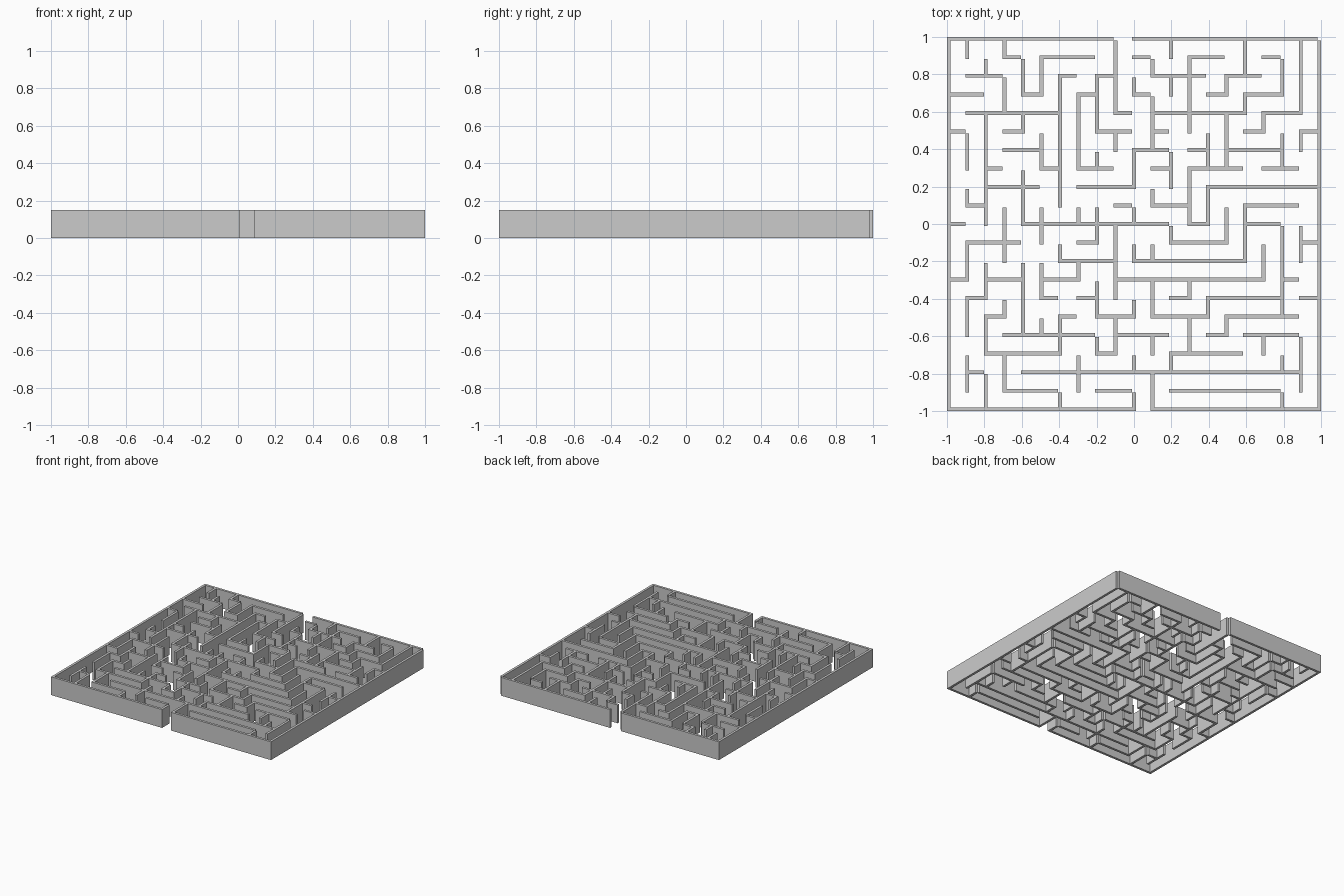
import bpy, bmesh

if "Cube" in bpy.data.objects:
    bpy.data.objects.remove(bpy.data.objects["Cube"])

STEP, HALF, HEIGHT = 0.099, 0.01, 0.15

# Plan cells filled by walls: even indices are posts, odd are spans between them
cells = set()


def row(j, *walls):
    """Walls along x on grid line j, counted from the back."""
    for a, b in walls:
        cells.update((k, 2 * j) for k in range(2 * a, 2 * b))


def col(i, *walls):
    """Walls along y on grid line i, counted from the left."""
    for a, b in walls:
        cells.update((2 * i, k) for k in range(2 * a + 1, 2 * b + 1))


# Outer walls, with a gap at the back and at the front
row(0, (0, 9), (10, 20))
row(20, (0, 10), (11, 20))
col(0, (0, 20))
col(20, (0, 20))

# Inner walls running left to right
row(1, (3, 4), (5, 8), (10, 11), (13, 15), (17, 18))
row(2, (1, 3), (6, 7), (8, 9), (11, 14), (15, 17))
row(3, (0, 2), (4, 5), (7, 8), (10, 11), (14, 15), (16, 18))
row(4, (1, 6), (9, 10), (11, 16), (17, 19))
row(5, (0, 1), (3, 4), (8, 10), (11, 12), (16, 17), (19, 20))
row(6, (3, 5), (10, 12), (13, 14), (15, 18))
row(7, (2, 3), (5, 6), (7, 9), (11, 12), (13, 16), (17, 19))
row(8, (2, 5), (7, 10), (14, 20))
row(9, (1, 2), (9, 10), (11, 13), (16, 19))
row(10, (0, 1), (4, 12), (13, 14), (16, 18))
row(11, (1, 4), (7, 8), (12, 15), (19, 20))
row(12, (6, 9), (10, 16))
row(13, (0, 1), (2, 4), (5, 7), (9, 17), (18, 19))
row(14, (1, 2), (5, 6), (7, 8), (12, 13), (14, 18), (19, 20))
row(15, (2, 3), (6, 7), (8, 10), (11, 14), (15, 19))
row(16, (3, 8), (9, 12), (14, 15), (16, 19))
row(17, (2, 6), (8, 9), (12, 16))
row(18, (1, 2), (4, 19))
row(19, (3, 6), (8, 10), (12, 18))

# Inner walls running back to front
col(1, (0, 1), (5, 7), (8, 9), (11, 13), (14, 16), (17, 19))
col(2, (1, 2), (4, 10), (12, 14), (15, 17), (18, 20))
col(3, (0, 1), (2, 4), (9, 12), (14, 15), (17, 19))
col(4, (1, 3), (4, 5), (7, 10), (12, 16))
col(5, (1, 3), (5, 7), (9, 11), (12, 14), (15, 16))
col(6, (2, 9), (11, 12), (15, 17), (19, 20))
col(7, (3, 7), (9, 10), (12, 13), (17, 19))
col(8, (2, 5), (6, 7), (9, 11), (13, 15), (16, 17))
col(9, (0, 4), (5, 6), (10, 14), (15, 17))
col(10, (2, 3), (6, 8), (9, 10), (11, 12), (14, 15), (17, 18), (19, 20))
col(11, (1, 2), (3, 6), (8, 9), (11, 12), (13, 15), (16, 17), (18, 20))
col(12, (0, 1), (2, 3), (6, 8), (10, 11), (17, 18))
col(13, (1, 5), (7, 10), (13, 14), (15, 17))
col(14, (5, 7), (8, 10), (14, 15))
col(15, (2, 3), (4, 7), (9, 11), (15, 16))
col(16, (0, 2), (3, 4), (9, 12))
col(17, (4, 5), (11, 13), (16, 17))
col(18, (1, 3), (5, 7), (10, 15), (17, 18), (19, 20))
col(19, (0, 4), (5, 6), (10, 12), (16, 19))


def edge(k):
    """Position of the low edge of plan cell k."""
    return (k // 2 - 10) * STEP + (HALF if k % 2 else -HALF)


# Maze plan as flat faces, raised to wall height
bm = bmesh.new()
grid = {}


def corner(i, j):
    if (i, j) not in grid:
        grid[i, j] = bm.verts.new((edge(i), -edge(j), 0))
    return grid[i, j]


for i, j in sorted(cells):
    bm.faces.new([corner(i, j), corner(i, j + 1), corner(i + 1, j + 1), corner(i + 1, j)])
top = bmesh.ops.extrude_face_region(bm, geom=bm.faces[:], use_keep_orig=True)
bmesh.ops.translate(bm, vec=(0, 0, HEIGHT),
                    verts=[v for v in top["geom"] if isinstance(v, bmesh.types.BMVert)])
bmesh.ops.recalc_face_normals(bm, faces=bm.faces[:])

mesh = bpy.data.meshes.new("maze_walls")
bm.to_mesh(mesh)
bm.free()
bpy.context.collection.objects.link(bpy.data.objects.new("maze_walls", mesh))
